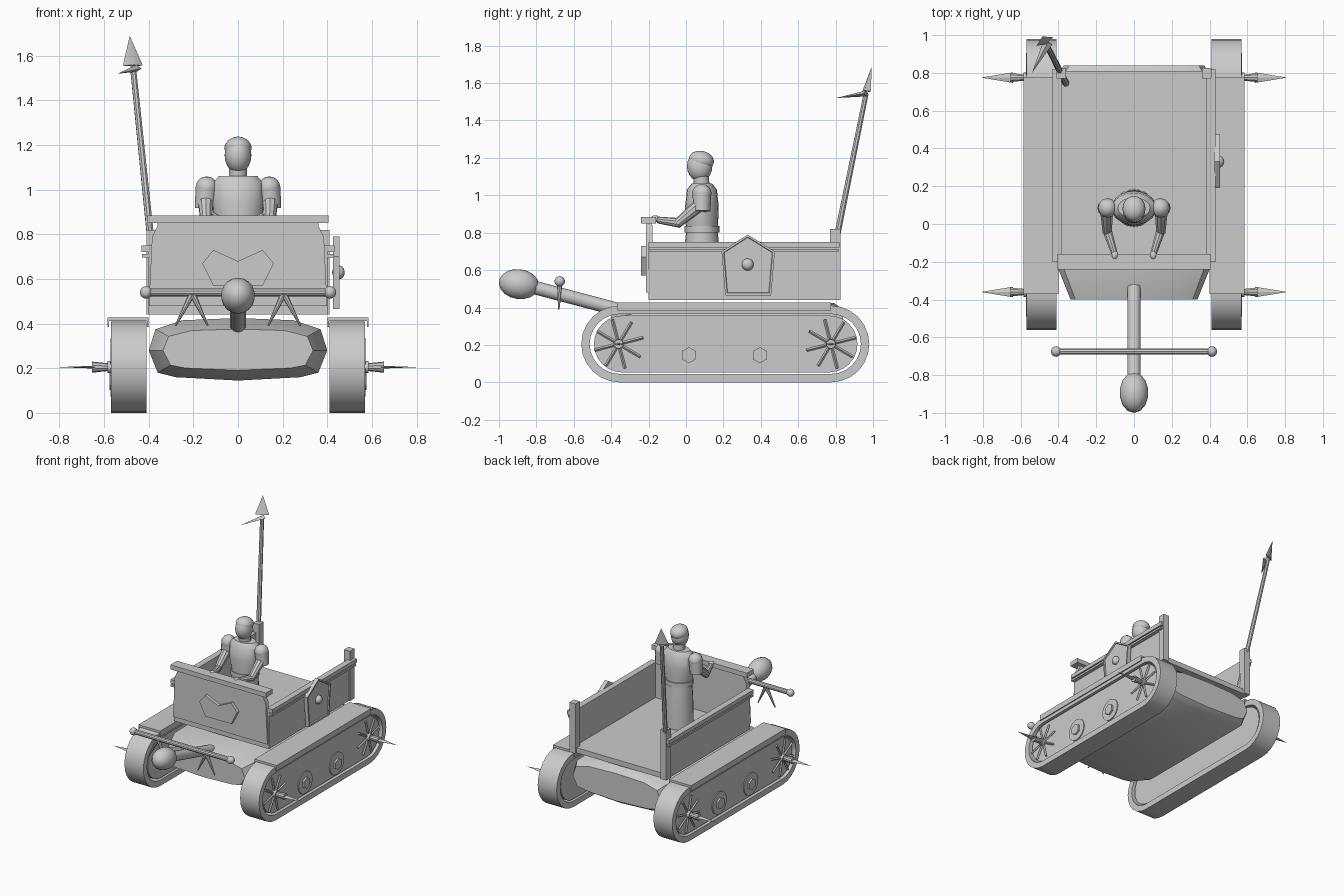
import bpy, bmesh, math
from mathutils import Vector, Matrix

old = bpy.data.objects.get("Cube")
if old:
    bpy.data.objects.remove(old, do_unlink=True)

grey = bpy.data.materials.new("light_grey")
grey.use_nodes = True
grey.diffuse_color = (0.6, 0.6, 0.6, 1)
grey.node_tree.nodes["Principled BSDF"].inputs["Base Color"].default_value = (0.6, 0.6, 0.6, 1)


def finish(name, bm, smooth=True):
    bmesh.ops.recalc_face_normals(bm, faces=bm.faces)
    me = bpy.data.meshes.new(name)
    bm.to_mesh(me)
    bm.free()
    ob = bpy.data.objects.new(name, me)
    bpy.context.scene.collection.objects.link(ob)
    me.materials.append(grey)
    if smooth:
        bpy.ops.object.select_all(action='DESELECT')
        ob.select_set(True)
        bpy.context.view_layer.objects.active = ob
        bpy.ops.object.shade_smooth_by_angle(angle=math.radians(35))
    return ob


def box(name, x, y, z):
    """Box from (min, max) pairs."""
    bm = bmesh.new()
    bmesh.ops.create_cube(bm, size=1)
    for v in bm.verts:
        v.co = [(a + b) / 2 + c * (b - a) for c, (a, b) in zip(v.co, (x, y, z))]
    return finish(name, bm, False)


def rod(name, p, q, r1, r2=None, n=10, flat=1):
    """Tapered rod from p to q, optionally flattened across one direction."""
    p, q = Vector(p), Vector(q)
    bm = bmesh.new()
    bmesh.ops.create_cone(bm, cap_ends=True, segments=n, radius1=r1,
                          radius2=r1 if r2 is None else r2, depth=(q - p).length)
    rot = (q - p).to_track_quat('Z', 'Y').to_matrix().to_4x4()
    bm.transform(Matrix.Translation((p + q) / 2) @ rot @ Matrix.Diagonal((1, flat, 1, 1)))
    return finish(name, bm)


def ball(name, c, size, n=16, tilt=0):
    bm = bmesh.new()
    bmesh.ops.create_uvsphere(bm, u_segments=n, v_segments=n // 2 + 2, radius=1)
    bm.transform(Matrix.Translation(c) @ Matrix.Rotation(tilt, 4, 'X') @ Matrix.Diagonal((*size, 1)))
    return finish(name, bm)


def loft(name, rings, cap=True):
    bm = bmesh.new()
    loops = [[bm.verts.new(p) for p in ring] for ring in rings]
    for a, b in zip(loops, loops[1:]):
        for i in range(len(a)):
            j = (i + 1) % len(a)
            bm.faces.new((a[i], a[j], b[j], b[i]))
    if cap:
        bm.faces.new(loops[0])
        bm.faces.new(loops[-1])
    else:
        bmesh.ops.remove_doubles(bm, verts=bm.verts, dist=1e-5)
    return finish(name, bm)


def stadium(x, y0, y1, z, r, n=12):
    pts = []
    for cy, start in ((y1, -math.pi / 2), (y0, math.pi / 2)):
        for i in range(n + 1):
            a = start + math.pi * i / n
            pts.append((x, cy + r * math.cos(a), z + r * math.sin(a)))
    return pts


# Lower hull with chamfered ends
half = [(0.28, 0.16), (0.36, 0.18), (0.40, 0.28), (0.37, 0.375), (0.25, 0.415)]
section = [(0, 0.145)] + half + [(0, 0.425)] + [(-x, z) for x, z in reversed(half)]
ends = [(-0.40, 0.84, 0.66), (-0.24, 1, 1), (0.79, 1, 1), (0.84, 0.93, 0.75)]
loft("hull", [[(x * sx, y, 0.28 + (z - 0.28) * sz) for x, z in section] for y, sx, sz in ends])

# Tracks, wheels, fenders
HUBS = (-0.36, 0.775)
for s, side in ((1, "left"), (-1, "right")):
    inner, outer = s * 0.41, s * 0.57
    rings = [stadium(x, -0.355, 0.775, 0.205, r)
             for x, r in ((inner, 0.16), (inner, 0.205), (outer, 0.205), (outer, 0.16), (inner, 0.16))]
    loft(side + "_track", rings, cap=False)
    loft(side + "_track_panel", [stadium(x, -0.34, 0.765, 0.205, 0.152) for x in (s * 0.42, s * 0.555)])
    xs = sorted((s * 0.4, s * 0.585))
    box(side + "_fender", xs, (-0.37, 0.775), (0.412, 0.428))
    for x in (0.4, 0.577):
        box(side + "_fender_lip", sorted((s * x, s * (x + 0.008))), (-0.37, 0.775), (0.385, 0.42))
    for y in HUBS:
        hub = Vector((s * 0.563, y, 0.205))
        for k in range(8):
            a = math.pi * (k / 4 + 0.08)
            d = Vector((0, math.cos(a), math.sin(a)))
            rod(side + "_spoke", hub, hub + d * 0.135, 0.008, n=4)
        rod(side + "_hub", (s * 0.55, y, 0.205), (s * 0.585, y, 0.205), 0.027, n=16)
        rod(side + "_axle", (s * 0.57, y, 0.205), (s * 0.655, y, 0.205), 0.016, 0.025)
        # Flat blade on the axle
        bm = bmesh.new()
        blade = [(0.64, -0.028, 0), (0.64, 0.028, 0), (0.81, 0, 0), (0.65, 0, 0.006), (0.65, 0, -0.006)]
        v = [bm.verts.new((s * bx, y + by, 0.205 + bz)) for bx, by, bz in blade]
        for top in (v[3], v[4]):
            for a, b in ((0, 1), (1, 2), (2, 0)):
                bm.faces.new((v[a], v[b], top))
        finish(side + "_axle_blade", bm, False)
    for y in (0.015, 0.395):
        rod(side + "_roller", (s * 0.55, y, 0.145), (s * 0.562, y, 0.145), 0.085, n=16)
        rod(side + "_roller_nut", (s * 0.55, y, 0.145), (s * 0.575, y, 0.145), 0.043, n=6)

    # Box side wall, rails and rear post
    box(side + "_wall", sorted((s * 0.385, s * 0.402)), (-0.2, 0.81), (0.44, 0.745))
    box(side + "_top_rail", sorted((s * 0.385, s * 0.432)), (-0.2, 0.82), (0.72, 0.75))
    box(side + "_lower_rail", sorted((s * 0.39, s * 0.43)), (-0.2, 0.815), (0.697, 0.712))
    box(side + "_rear_post", sorted((s * 0.36, s * 0.41)), (0.77, 0.825), (0.44, 0.82))

# Floor and front board
box("floor", (-0.4, 0.4), (-0.2, 0.81), (0.44, 0.48))
board = [(-0.4, 0.48), (0.4, 0.48), (0.385, 0.79), (0.36, 0.84), (-0.36, 0.84), (-0.385, 0.79)]
loft("front_board", [[(x, y, z) for x, z in board] for y in (-0.215, -0.18)])
box("front_rail", (-0.405, 0.405), (-0.24, -0.16), (0.85, 0.885))
box("front_rail_support", (-0.36, 0.36), (-0.21, -0.185), (0.83, 0.86))
plate = [(-0.11, 0.57), (0.11, 0.57), (0.16, 0.67), (0.11, 0.73), (0, 0.68), (-0.11, 0.73), (-0.16, 0.67)]
loft("front_plate", [[(x, y, z) for x, z in plate] for y in (-0.24, -0.21)])

# Shield on the left wall, with a raised rim face and boss
shield = [(0.21, 0.465), (0.455, 0.465), (0.475, 0.7), (0.33, 0.79), (0.19, 0.7)]


def shield_ring(x, k):
    return [(x, 0.333 + (y - 0.333) * k, 0.63 + (z - 0.63) * k) for y, z in shield]


loft("shield", [shield_ring(0.425, 1), shield_ring(0.455, 1), shield_ring(0.455, 0.92), shield_ring(0.447, 0.9)])
ball("shield_boss", (0.45, 0.33, 0.63), (0.028, 0.032, 0.032))

# Battering ram with crossbar and hanging spikes
rod("ram_pole", (0, -0.33, 0.38), (0, -0.84, 0.515), 0.036, n=14)
ball("ram_head", (0, -0.893, 0.525), (0.077, 0.108, 0.08), 14, math.radians(-8))
rod("crossbar", (-0.41, -0.675, 0.54), (0.41, -0.675, 0.54), 0.018, n=10)
for s in (-1, 1):
    ball("crossbar_knob", (s * 0.412, -0.675, 0.54), (0.028,) * 3, 12)
    for x in (0.135, 0.28):
        rod("crossbar_spike", (s * 0.205, -0.675, 0.535), (s * x, -0.68, 0.39), 0.015, 0.004, 8)

# Spear with flat head and side barb
base, tip = Vector((-0.36, 0.745, 0.475)), Vector((-0.485, 0.993, 1.69))
neck = base.lerp(tip, 0.88)
rod("spear_shaft", base, neck, 0.018, 0.014, 8)
rod("spear_head", base.lerp(tip, 0.89), tip, 0.05, 0, 4, 0.3)
rod("spear_barb", neck + Vector((0.015, 0, 0)), (-0.54, 0.80, 1.52), 0.026, 0, 4, 0.6)

# Driver: lathed body with an oval cross-section
body = [(0.48, 0.105, 0.1), (0.70, 0.1, 0.095), (0.80, 0.095, 0.085), (0.80, 0.104, 0.093),
        (0.835, 0.104, 0.093), (0.835, 0.098, 0.086), (0.94, 0.12, 0.09), (1.03, 0.115, 0.08),
        (1.062, 0.085, 0.055)]
loft("driver_body", [[(rx * math.cos(a), 0.085 + ry * math.sin(a), z)
                      for a in [math.tau * i / 20 for i in range(20)]] for z, rx, ry in body])
rod("driver_neck", (0, 0.085, 1.04), (0, 0.08, 1.10), 0.042, n=14)
ball("driver_head", (0, 0.073, 1.155), (0.06, 0.068, 0.08))
ball("driver_hair", (0, 0.082, 1.187), (0.061, 0.068, 0.05), 16, math.radians(-12))
for s, side in ((1, "left"), (-1, "right")):
    rod(side + "_shoulder", (s * 0.148, 0.085, 0.915), (s * 0.14, 0.085, 1.01), 0.046, 0.05, 12)
    ball(side + "_shoulder_cap", (s * 0.14, 0.085, 1.01), (0.05, 0.052, 0.05), 12)
    rod(side + "_upper_arm", (s * 0.145, 0.075, 0.95), (s * 0.142, -0.045, 0.85), 0.036, 0.025, 10)
    rod(side + "_forearm", (s * 0.143, -0.03, 0.852), (s * 0.105, -0.15, 0.868), 0.026, 0.018, 10)
    ball(side + "_hand", (s * 0.102, -0.165, 0.875), (0.02, 0.025, 0.018), 10)
